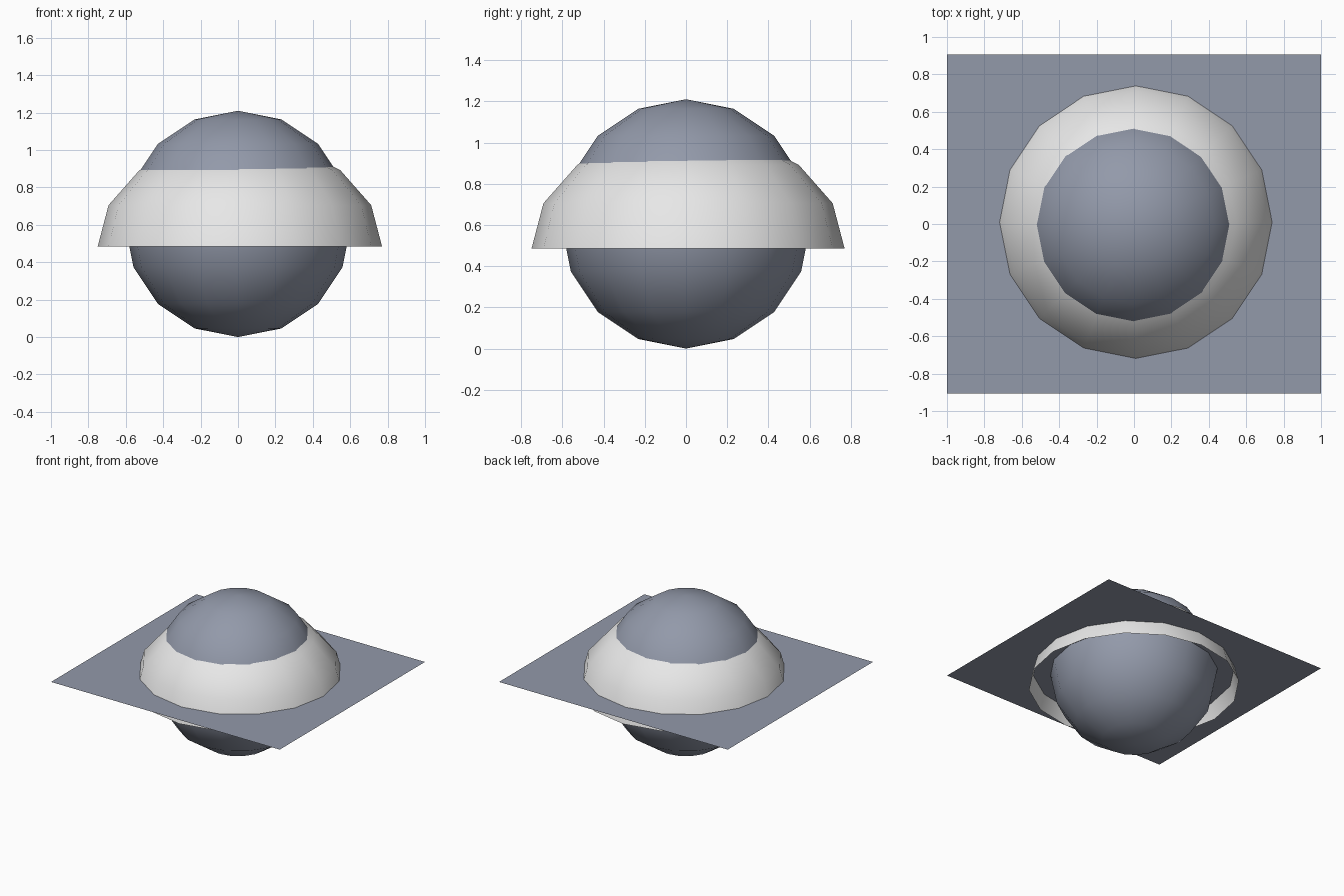
import bpy
import bmesh
import math

cube = bpy.data.objects.get("Cube")
if cube:
    bpy.data.objects.remove(cube)


def make_material(name, rgb):
    mat = bpy.data.materials.new(name)
    mat.use_nodes = True
    color = (*rgb, 1.0)
    mat.diffuse_color = color
    mat.node_tree.nodes["Principled BSDF"].inputs["Base Color"].default_value = color
    return mat


slate = make_material("slate_blue_grey", (0.29, 0.32, 0.40))
pale = make_material("pale_grey", (0.8, 0.8, 0.8))


def finish(obj, name, mat, smooth=True):
    obj.name = obj.data.name = name
    obj.data.materials.clear()
    obj.data.materials.append(mat)
    for poly in obj.data.polygons:
        poly.use_smooth = smooth
    return obj


def add_ball(radius, location):
    bpy.ops.mesh.primitive_uv_sphere_add(
        segments=16, ring_count=8, radius=radius, location=location)
    return bpy.context.object


# Central ball
finish(add_ball(0.605, (0, 0, 0.605)), "ball", slate)

# Open flattened dome around the ball: upper half of a sphere
dome = add_ball(0.76, (0.01, 0.01, 0.485))
bm = bmesh.new()
bm.from_mesh(dome.data)
below = [v for v in bm.verts if v.co.z < -0.01]
bmesh.ops.delete(bm, geom=below, context='VERTS')
for v in bm.verts:
    v.co.z *= 0.757
bm.to_mesh(dome.data)
bm.free()
finish(dome, "dome_ring", pale)

# Thin flat sheet through the middle of the ball
bpy.ops.mesh.primitive_plane_add(size=2, location=(0, 0, 0.605))
sheet = bpy.context.object
for v in sheet.data.vertices:
    v.co.y *= 0.907
finish(sheet, "flat_sheet", slate, smooth=False)
